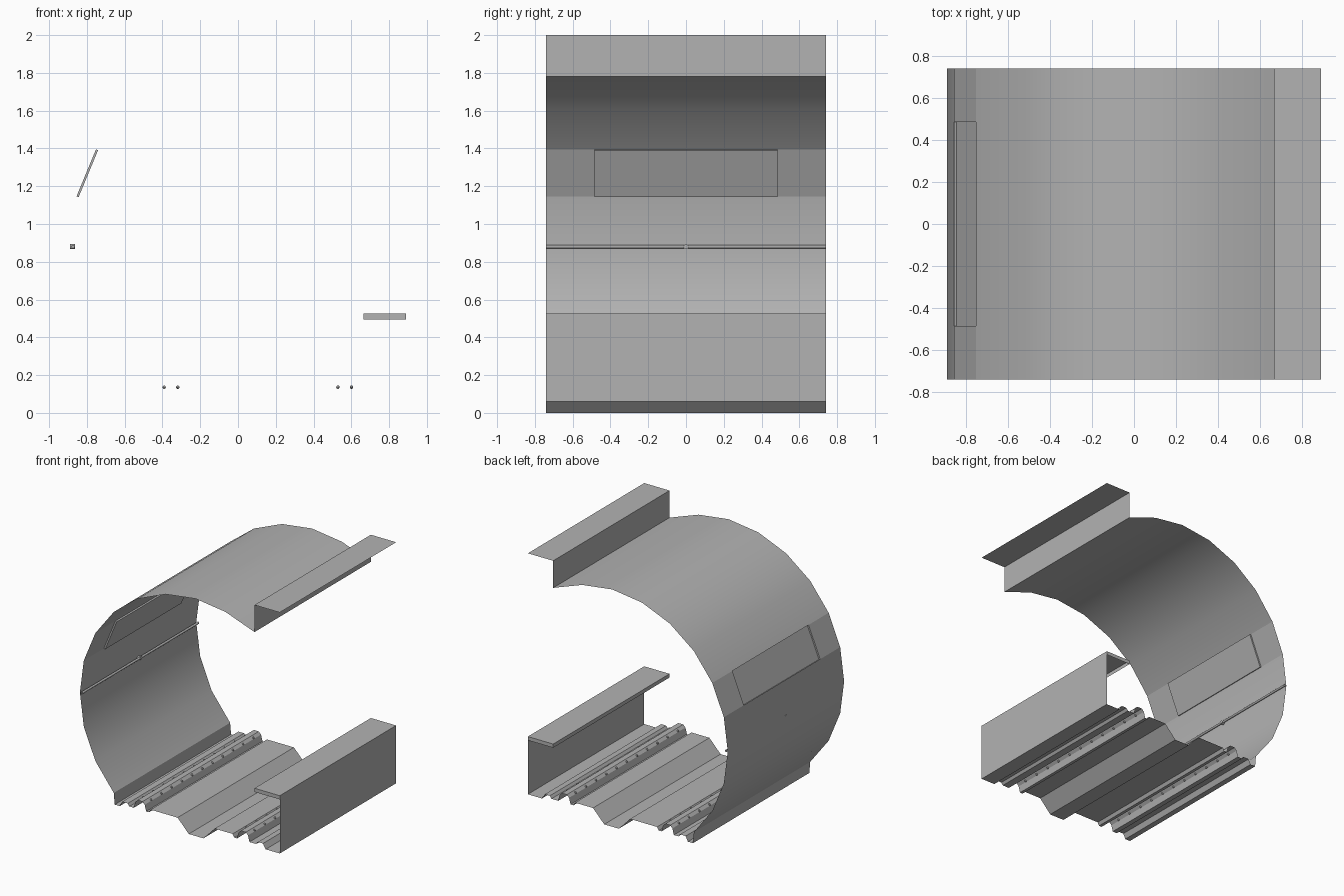
import bpy, bmesh, math
from mathutils import Vector, Matrix

if "Cube" in bpy.data.objects:
    bpy.data.objects.remove(bpy.data.objects["Cube"])

HALF = 0.74            # half length along y
CX, CZ, R = 0.14, 0.88, 1.03

grey = bpy.data.materials.new("dull_metal")
grey.diffuse_color = (0.45, 0.45, 0.45, 1)
grey.use_nodes = True
grey.node_tree.nodes["Principled BSDF"].inputs["Base Color"].default_value = grey.diffuse_color


def finish(name, bm, smooth=False):
    me = bpy.data.meshes.new(name)
    bm.to_mesh(me)
    bm.free()
    me.materials.append(grey)
    ob = bpy.data.objects.new(name, me)
    bpy.context.collection.objects.link(ob)
    if smooth:
        bpy.ops.object.select_all(action='DESELECT')
        ob.select_set(True)
        bpy.context.view_layer.objects.active = ob
        bpy.ops.object.shade_smooth_by_angle(angle=math.radians(25))
    return ob


def sheet(profile):
    """Open sheet: an x-z profile swept along y."""
    bm = bmesh.new()
    rows = [[bm.verts.new((x, y, z)) for x, z in profile] for y in (-HALF, HALF)]
    faces = [bm.faces.new((rows[0][i], rows[0][i + 1], rows[1][i + 1], rows[1][i]))
             for i in range(len(profile) - 1)]
    return bm, faces


def rod(bm, centre, length, radius, axis):
    rot = Matrix.Rotation(math.pi / 2, 4, axis)
    bmesh.ops.create_cone(bm, cap_ends=True, segments=12, radius1=radius, radius2=radius,
                          depth=length, matrix=Matrix.Translation(centre) @ rot)


# curved shell with top flange
arc = [(CX + R * math.cos(math.radians(a)), CZ + R * math.sin(math.radians(a)))
       for a in range(60, 226, 15)]
arc[0] = (0.665, 1.782)
bm, faces = sheet([(0.89, 2.0), (0.665, 2.0)] + arc)
panel = faces[2 + 6]                      # facet between 150 and 165 degrees
bmesh.ops.inset_individual(bm, faces=[panel], thickness=0.02)
for v in panel.verts:
    v.co.y = math.copysign(0.485, v.co.y)
# shallow window recess pushed inwards
cap = bmesh.ops.extrude_face_region(bm, geom=[panel])
cap = [g for g in cap['geom'] if isinstance(g, bmesh.types.BMFace)][0]
if panel.is_valid:
    bmesh.ops.delete(bm, geom=[panel], context='FACES_ONLY')
mid = cap.calc_center_median()
inward = Vector((CX - mid.x, 0, CZ - mid.z)).normalized() * 0.012
bmesh.ops.translate(bm, vec=inward, verts=cap.verts[:])
finish("curved_shell", bm, True)


# folded floor with stiffening ridges
def ridge(c):
    return [(c - 0.055, 0.08), (c - 0.042, 0.13), (c - 0.022, 0.15),
            (c + 0.022, 0.15), (c + 0.042, 0.13), (c + 0.055, 0.08)]


LEFT, RIGHT = -0.355, 0.565
floor = [arc[-1], (-0.58, 0.06), (-0.535, 0.06), (-0.515, 0.1), (-0.465, 0.1), (-0.45, 0.08)]
floor += ridge(LEFT)
floor += [(-0.275, 0.08), (-0.26, 0.105), (-0.02, 0.105), (0.08, 0.0), (0.21, 0.0),
          (0.31, 0.105), (0.47, 0.105), (0.485, 0.08)]
floor += ridge(RIGHT)
floor += [(0.68, 0.08), (0.695, 0.1), (0.74, 0.1), (0.765, 0.06), (0.89, 0.06)]
finish("folded_floor", sheet(floor)[0])

# side wall with a lipped top, closed at both ends
bm, _ = sheet([(0.89, 0.06), (0.89, 0.525), (0.665, 0.525), (0.665, 0.495)])
for y in (-HALF, HALF):
    bm.faces.new([bm.verts.new((x, y, z)) for x, z in
                  ((0.665, 0.495), (0.89, 0.495), (0.89, 0.525), (0.665, 0.525))])
finish("side_wall", bm)

# rivets along the ridge shoulders
bm = bmesh.new()
for c in (LEFT, RIGHT):
    for side in (-1, 1):
        for i in range(11):
            pos = (c + side * 0.036, -0.65 + 0.13 * i, 0.136)
            bmesh.ops.create_uvsphere(bm, u_segments=8, v_segments=6, radius=0.009,
                                      matrix=Matrix.Translation(pos))
finish("rivets", bm, True)

# inner rail and its centre pin
bm = bmesh.new()
rod(bm, (-0.873, 0, CZ), HALF * 2, 0.009, 'X')
rod(bm, (-0.877, 0, CZ), 0.026, 0.013, 'Y')
finish("inner_rail", bm, True)
